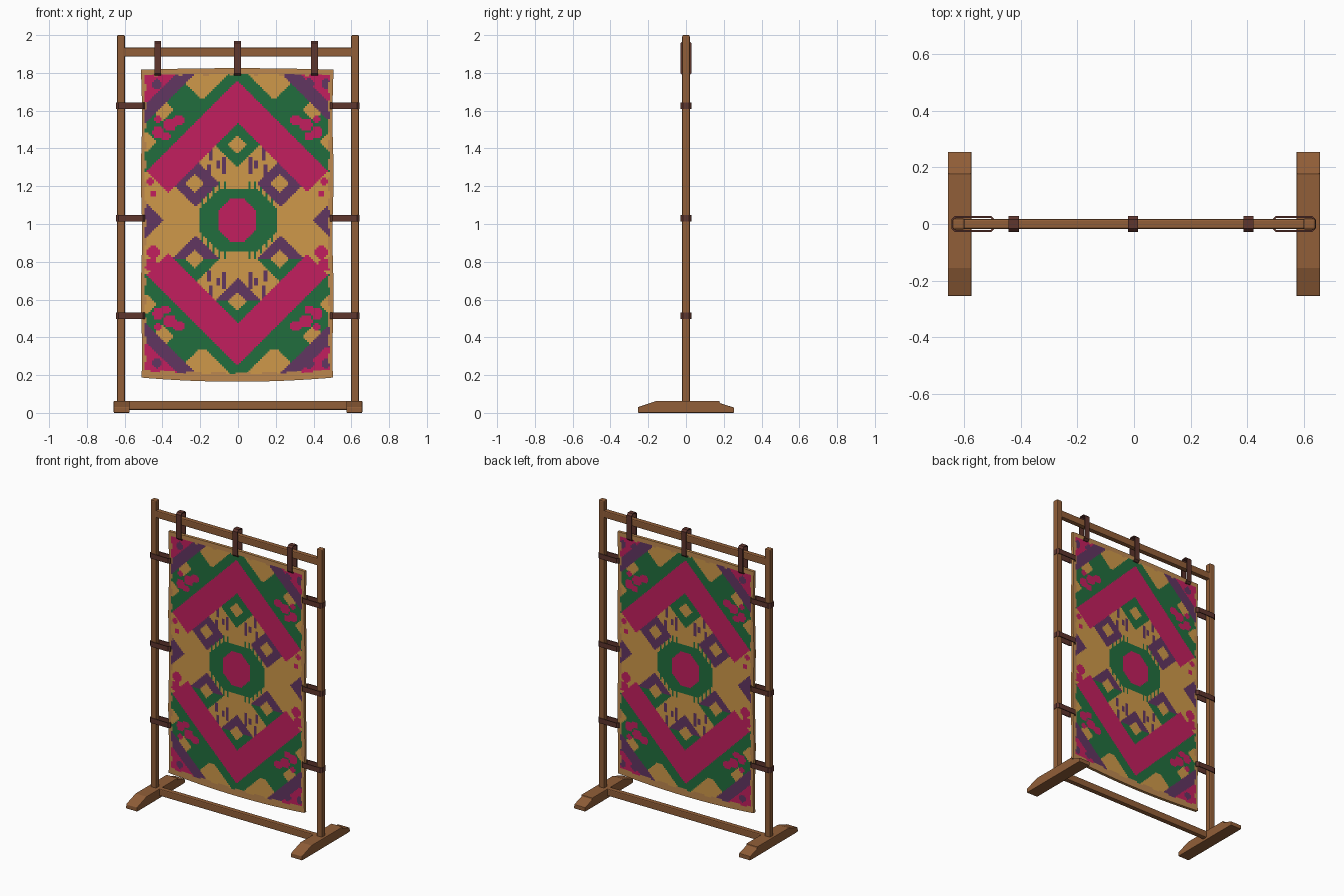
import bpy, bmesh, math

if "Cube" in bpy.data.objects:
    bpy.data.objects.remove(bpy.data.objects["Cube"])


def lin(c):
    return c / 12.92 if c <= 0.04045 else ((c + 0.055) / 1.055) ** 2.4


def material(name, r, g, b):
    m = bpy.data.materials.new(name)
    m.diffuse_color = (lin(r), lin(g), lin(b), 1)
    m.use_nodes = True
    m.node_tree.nodes["Principled BSDF"].inputs["Base Color"].default_value = m.diffuse_color
    return m


WOOD = material("brown wood", 0.57, 0.37, 0.22)
LEATHER = material("dark leather", 0.37, 0.21, 0.18)
CLOTH = [material("tan border", 0.74, 0.53, 0.31),
         material("ochre weave", 0.81, 0.60, 0.29),
         material("magenta weave", 0.76, 0.12, 0.37),
         material("green weave", 0.13, 0.43, 0.24),
         material("purple weave", 0.38, 0.21, 0.38)]
BORDER, OCHRE, MAGENTA, GREEN, PURPLE = range(5)


def finish(name, bm, mats, bevel=0.0):
    bmesh.ops.recalc_face_normals(bm, faces=bm.faces)
    me = bpy.data.meshes.new(name)
    bm.to_mesh(me)
    bm.free()
    for m in mats:
        me.materials.append(m)
    ob = bpy.data.objects.new(name, me)
    bpy.context.collection.objects.link(ob)
    if bevel:
        mod = ob.modifiers.new("bevel", 'BEVEL')
        mod.width = bevel
        mod.segments = 2
    return ob


def box(name, x0, x1, y0, y1, z0, z1, bevel=0.006):
    bm = bmesh.new()
    bmesh.ops.create_cube(bm, size=1)
    for v in bm.verts:
        v.co = ((x0 + x1) / 2 + v.co.x * (x1 - x0),
                (y0 + y1) / 2 + v.co.y * (y1 - y0),
                (z0 + z1) / 2 + v.co.z * (z1 - z0))
    return finish(name, bm, [WOOD], bevel)


def strap(name, l0, l1, centre, width, upright):
    """Flat leather loop, long in z (upright) or in x."""
    def ring(a, b, d, c):
        return [(a + c, -d), (b - c, -d), (b, -d + c), (b, d - c),
                (b - c, d), (a + c, d), (a, d - c), (a, -d + c)]
    bm = bmesh.new()
    loops = []
    for pts, s in ((ring(l0, l1, 0.028, 0.012), -1), (ring(l0, l1, 0.028, 0.012), 1),
                   (ring(l0 + .006, l1 - .006, 0.022, 0.009), 1),
                   (ring(l0 + .006, l1 - .006, 0.022, 0.009), -1)):
        w = centre + s * width / 2
        loops.append([bm.verts.new((w, y, l) if upright else (l, y, w)) for l, y in pts])
    for k in range(4):
        a, b = loops[k], loops[(k + 1) % 4]
        for i in range(8):
            j = (i + 1) % 8
            bm.faces.new((a[i], a[j], b[j], b[i]))
    return finish(name, bm, [LEATHER])


# Wooden frame: posts, feet and rails
foot_profile = [(-.255, 0), (.255, 0), (.255, .028), (.178, .052),
                (.178, .064), (-.155, .064), (-.255, .030)]
for side, s in (("left", -1), ("right", 1)):
    box(side + "_post", s * .62 - .021, s * .62 + .021, -.02, .02, .02, 2.0, .007)
    bm = bmesh.new()
    f = bm.faces.new([bm.verts.new((s * .616 - .042, y, z)) for y, z in foot_profile])
    ext = bmesh.ops.extrude_face_region(bm, geom=[f])["geom"]
    for v in ext:
        if isinstance(v, bmesh.types.BMVert):
            v.co.x += .084
    finish(side + "_foot", bm, [WOOD], .004)
box("top_rail", -.61, .61, -.017, .017, 1.886, 1.934)
box("bottom_rail", -.61, .61, -.017, .017, .016, .064)

# Leather straps around the top rail and the posts
for n, x in (("left", -.425), ("middle", -.003), ("right", .405)):
    strap("top_strap_" + n, 1.785, 1.97, x, .036, True)
for n, z in (("upper", 1.625), ("centre", 1.03), ("lower", .515)):
    strap("left_strap_" + n, -.645, -.492, z, .034, False)
    strap("right_strap_" + n, .488, .643, z, .034, False)


def weave(x, z):
    """Colour of the woven pattern at a point of the cloth."""
    a, d, up = abs(x), abs(z - 1.005), z > 1.005
    rag = .005 * math.sin(z * 61) + .004 * math.sin(x * 47)
    if a > .485 + rag or z < .21 + rag or z > 1.79 + rag:
        return BORDER
    # Corners: magenta tip with a purple band
    corner = (.785 - d) + (.485 - a)
    if corner < .25:
        if corner < .15 and math.sin(x * 70) + math.sin(z * 55) < .9:
            return MAGENTA
        return PURPLE
    # Big magenta chevrons
    if .53 < a + d < .755 and d - a > -.205:
        return MAGENTA
    # Outer zone: green with ochre patches and magenta blotches
    if a + d >= .755 and d - a > -.23:
        if abs(a - .19) + (.785 - d) < .135 and d > .665:
            return OCHRE
        for ba, bd, r in ((.36, .52, .035), (.42, .48, .03), (.31, .545, .03),
                          (.38, .46, .025), (.42, .55, .02)):
            if math.hypot(a - ba, d - bd) < r:
                return MAGENTA
        if abs(a - .40) + abs(d - .60) < .06 or abs(a - .485) + abs(d - .43) < .055:
            return OCHRE
        return GREEN
    # Central medallion with combed edge
    m = abs(z - 1.02)
    if a + m < .15 and a < .10 and m < .118:
        return MAGENTA
    comb = .035 if int(a * 100) % 3 == 0 and a > .05 else 0
    if a < .205 and m < min(.165, .265 - a) + comb:
        return GREEN
    # Small diamonds with ochre eyes
    for cx, cz, r, top, low in ((0, 1.42, .118, GREEN, GREEN),
                                (.225, 1.215, .125, PURPLE, PURPLE),
                                (.225, .815, .125, PURPLE, GREEN),
                                (0, .59, .125, PURPLE, GREEN)):
        e = abs(a - cx) + abs(z - cz)
        if e < r:
            return OCHRE if e < .047 else (top if z > cz else low)
    # Half diamonds at the side edges
    if (.485 - a) + m < .09:
        return PURPLE
    # Magenta flecks beside the chevron ends
    for ba, bd in ((.46, .22), (.445, .155)):
        if math.hypot(a - ba, d - bd) < (.018 if up else .035):
            return MAGENTA
    # Short purple ticks
    for ta, d0, d1 in ((.07, .26, .35), (.10, .29, .33), (.14, .33, .40), (.15, .25, .31)):
        if abs(a - ta) < .011 and d0 < d < d1:
            return PURPLE
    return OCHRE


# Hanging cloth: fine grid coloured by rule, thickened to show on both sides
NX, NZ, X0, Z0, STEP = 102, 166, -.514, .165, .01
bm = bmesh.new()
grid = []
for j in range(NZ + 1):
    row = []
    for i in range(NX + 1):
        x, z = X0 + i * STEP, Z0 + j * STEP
        u = (x + .004) / .51
        t = j / NZ
        zz = z + .022 * u * u * max(0, 1 - t * 12) - .008 * u * u * max(0, 1 - (1 - t) * 12)
        edge = max(0, abs(u) - .96) / .04
        xx = x - math.copysign(.006, u) * edge * math.sin(z * 5) ** 2
        row.append(bm.verts.new((xx, 0, zz)))
    grid.append(row)
for j in range(NZ):
    for i in range(NX):
        f = bm.faces.new((grid[j][i], grid[j][i + 1], grid[j + 1][i + 1], grid[j + 1][i]))
        f.material_index = weave(X0 + (i + .5) * STEP + .003, Z0 + (j + .5) * STEP)
cloth = finish("hanging_cloth", bm, CLOTH)
mod = cloth.modifiers.new("thickness", 'SOLIDIFY')
mod.thickness = .02
mod.offset = 0
